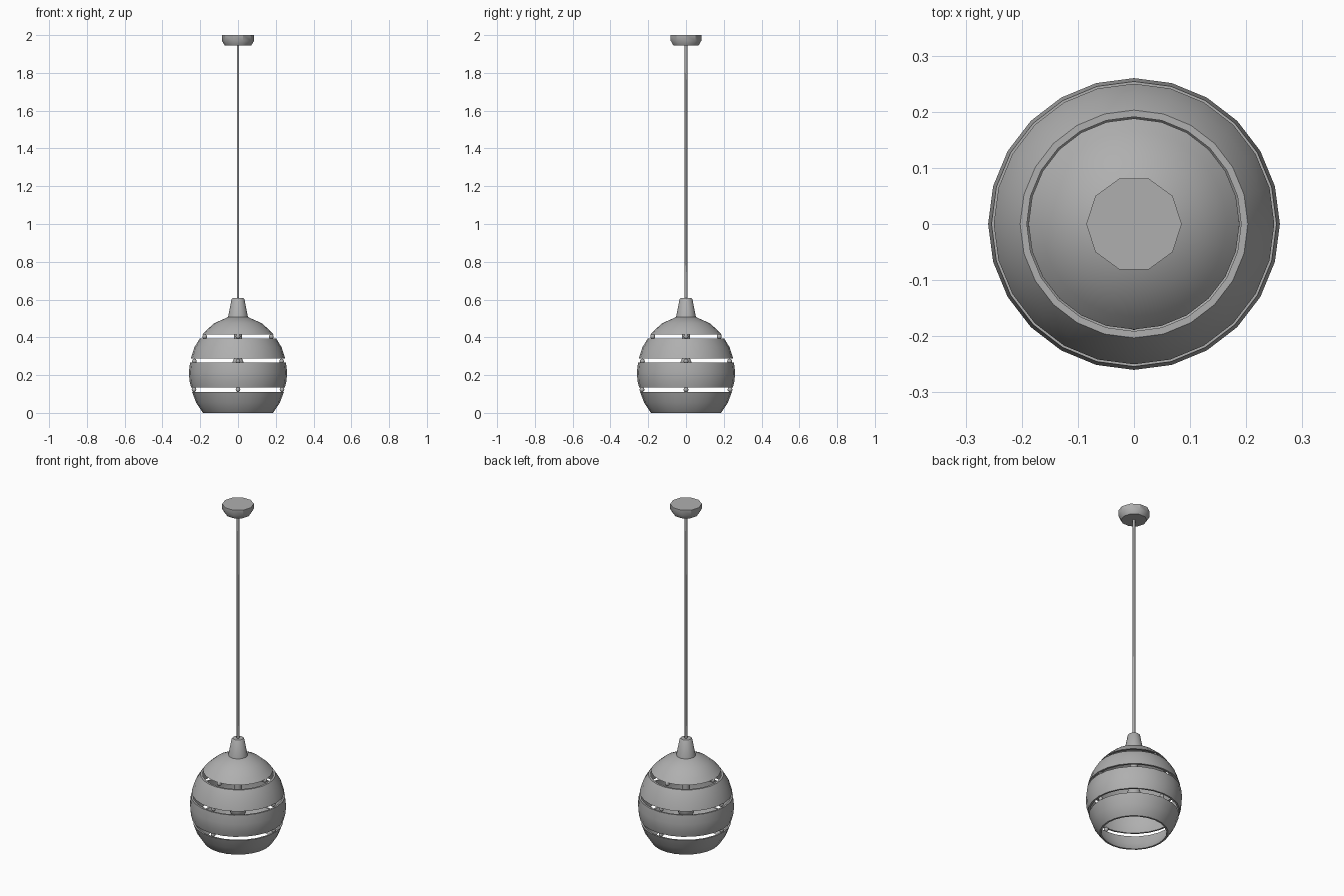
import bpy, bmesh, math
from mathutils import Vector

if "Cube" in bpy.data.objects:
    bpy.data.objects.remove(bpy.data.objects["Cube"])

# Dark grey finish shared by all parts
grey = bpy.data.materials.new("dark_grey")
grey.diffuse_color = (0.43, 0.43, 0.43, 1)
grey.use_nodes = True
grey.node_tree.nodes["Principled BSDF"].inputs["Base Color"].default_value = grey.diffuse_color


def lathe(name, profile, sides, closed=False, start=0.0, angle=35):
    """Revolve an (r, z) profile about z; open ends become caps or tips."""
    bm = bmesh.new()
    rings = []
    for r, z in profile:
        if r == 0:
            rings.append([bm.verts.new((0, 0, z))] * sides)
        else:
            rings.append([bm.verts.new((r * math.cos(start + i * math.tau / sides),
                                        r * math.sin(start + i * math.tau / sides), z))
                          for i in range(sides)])
    pairs = list(zip(rings, rings[1:]))
    if closed:
        pairs.append((rings[-1], rings[0]))
    for a, b in pairs:
        for i in range(sides):
            j = (i + 1) % sides
            bm.faces.new(dict.fromkeys((a[i], a[j], b[j], b[i])))
    if not closed:
        for (r, z), ring in ((profile[0], rings[0]), (profile[-1], rings[-1])):
            if r > 0:
                bm.faces.new(ring)
    return finish(name, bm, angle)


def finish(name, bm, angle=35):
    bmesh.ops.recalc_face_normals(bm, faces=bm.faces)
    mesh = bpy.data.meshes.new(name)
    bm.to_mesh(mesh)
    bm.free()
    mesh.materials.append(grey)
    obj = bpy.data.objects.new(name, mesh)
    bpy.context.collection.objects.link(obj)
    bpy.ops.object.select_all(action='DESELECT')
    obj.select_set(True)
    bpy.context.view_layer.objects.active = obj
    bpy.ops.object.shade_smooth_by_angle(angle=math.radians(angle))
    return obj


def shell(name, outer, t=0.01):
    """Band with wall thickness: outer profile plus the same profile moved inward."""
    inner = [(r - t, z) for r, z in reversed(outer)]
    return lathe(name, outer + inner, 24, closed=True)


# Ceiling canopy and cord
lathe("ceiling_canopy", [(0.085, 2.0), (0.085, 1.97), (0.07, 1.945)], 10)
lathe("cord", [(0.007, 1.946), (0.007, 0.6)], 6, start=math.pi / 6, angle=80)

# Neck above the shade
lathe("neck", [(0.029, 0.608), (0.034, 0.603), (0.053, 0.505)], 12)

# Shade: domed cap with an inner wall, then three separated bands
lathe("shade_cap", [(0, 0.51), (0.053, 0.507), (0.125, 0.475), (0.165, 0.44), (0.188, 0.415),
                    (0.176, 0.415), (0.155, 0.435), (0.118, 0.465), (0.05, 0.496), (0, 0.498)], 24)
shell("shade_upper_band", [(0.203, 0.393), (0.231, 0.347), (0.25, 0.287)], 0.012)
shell("shade_middle_band", [(0.254, 0.266), (0.26, 0.215), (0.257, 0.17), (0.248, 0.135)])
shell("shade_lower_band", [(0.243, 0.111), (0.222, 0.055), (0.188, 0.003), (0.185, 0.0)])

# Small spacer beads in the gaps, four per gap
bm = bmesh.new()
for r, z in ((0.176, 0.404), (0.231, 0.274), (0.233, 0.123)):
    for k in range(4):
        a = k * math.pi / 2
        beads = bmesh.ops.create_uvsphere(bm, u_segments=10, v_segments=6, radius=0.013)
        bmesh.ops.translate(bm, verts=beads["verts"],
                            vec=Vector((r * math.cos(a), r * math.sin(a), z)))
finish("spacer_beads", bm, 60)

# Lamp holder and bulb inside the shade
lathe("lamp_holder", [(0.021, 0.5), (0.021, 0.3)], 12)
lathe("bulb", [(0.018, 0.302), (0.02, 0.29), (0.032, 0.262), (0.046, 0.22), (0.048, 0.19),
               (0.04, 0.16), (0.022, 0.144), (0, 0.138)], 12, angle=50)
